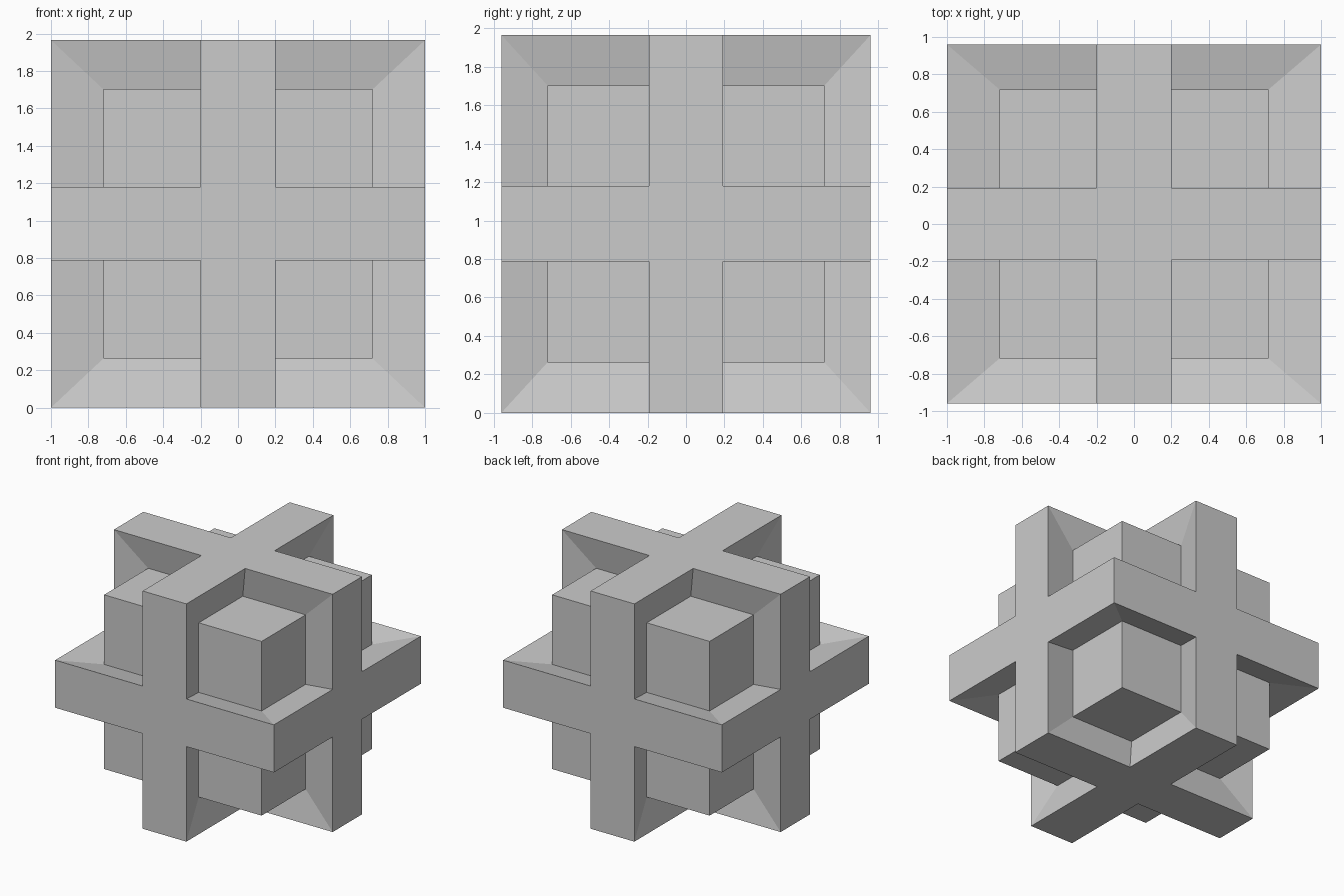
import bpy, bmesh
from mathutils import Vector, Matrix

if "Cube" in bpy.data.objects:
    bpy.data.objects.remove(bpy.data.objects["Cube"])

HALF = Vector((1.0, 0.96, 0.9825))   # half size of the block
BAND = 0.2                           # half width of the cross bands, relative to HALF
INNER_FAR, INNER_NEAR = 0.72, 0.145  # sunken corner cubes

# Block cut into a 3 x 3 grid on every side
bm = bmesh.new()
bmesh.ops.create_cube(bm, size=2)
for axis in range(3):
    for side in (-1, 1):
        normal = Vector((0, 0, 0))
        normal[axis] = 1
        bmesh.ops.bisect_plane(bm, geom=bm.verts[:] + bm.edges[:] + bm.faces[:],
                               plane_co=normal * side * BAND, plane_no=normal)

# Corner patches (three faces each) are extruded inward, leaving the crosses
corners = [f for f in bm.faces
           if all(abs(c) > BAND for c in f.calc_center_median())]
result = bmesh.ops.extrude_face_region(bm, geom=corners)
moved = [g for g in result["geom"] if isinstance(g, bmesh.types.BMVert)]
old = [f for f in corners if f.is_valid]
if old:
    bmesh.ops.delete(bm, geom=old, context="FACES")
moved = {v for v in moved if v.is_valid}

# Outer grid takes the block size, sunken patches become even cubes
for v in bm.verts:
    for i, c in enumerate(v.co):
        if v in moved:
            size = INNER_FAR if abs(c) > 0.5 else INNER_NEAR
            v.co[i] = size if c > 0 else -size
        else:
            v.co[i] = c * HALF[i]

# Merge flat areas into whole crosses and stand the block on the floor
bmesh.ops.dissolve_limit(bm, angle_limit=0.01, verts=bm.verts[:], edges=bm.edges[:])
bmesh.ops.translate(bm, verts=bm.verts[:], vec=(0, 0, HALF.z))
bmesh.ops.recalc_face_normals(bm, faces=bm.faces[:])

mesh = bpy.data.meshes.new("crossed_block")
bm.to_mesh(mesh)
bm.free()
bpy.context.collection.objects.link(bpy.data.objects.new("crossed_block", mesh))
